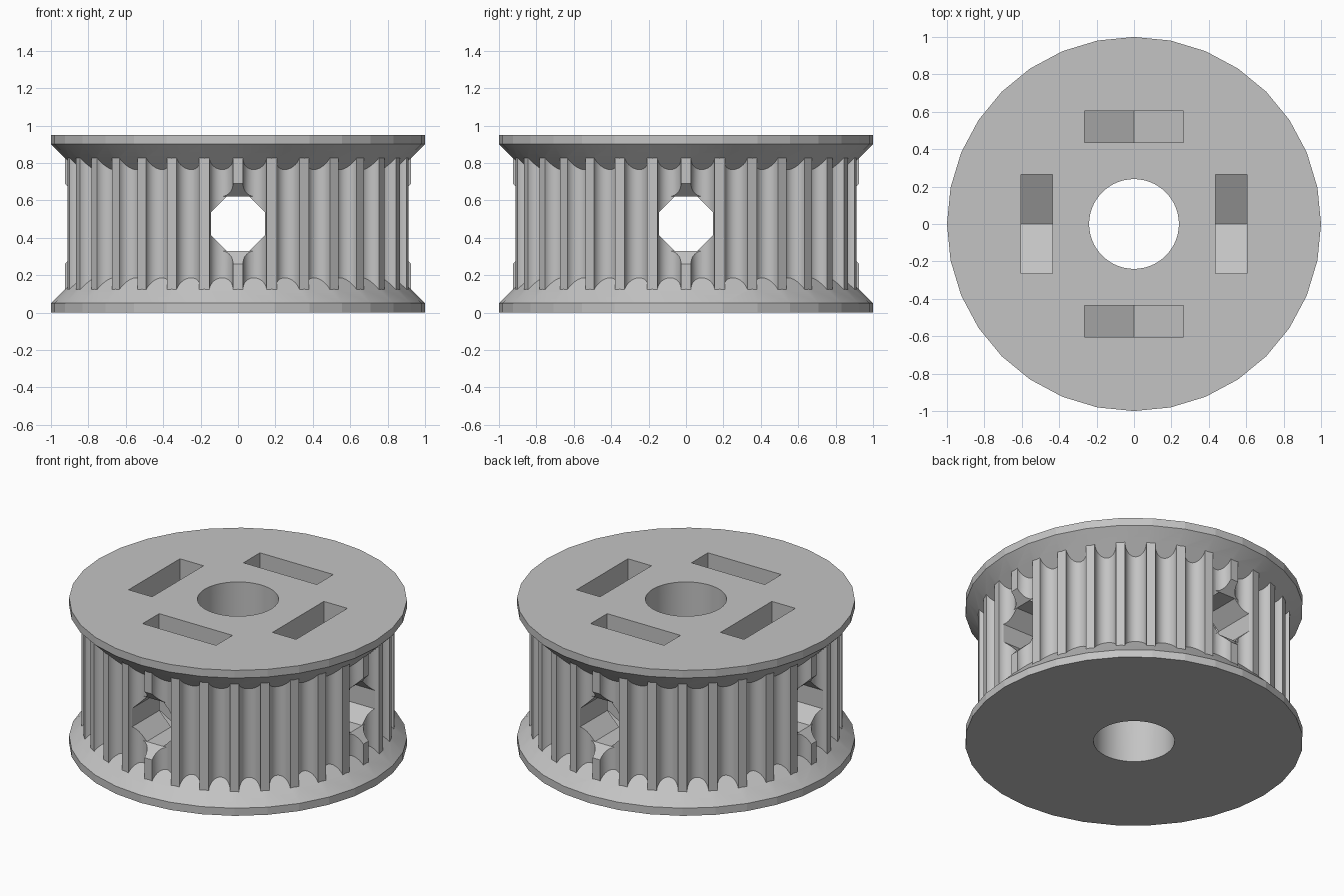
import bpy
import bmesh
from math import pi, sin, cos, atan2
from mathutils import Matrix, Vector

old = bpy.data.objects.get("Cube")
if old:
    bpy.data.objects.remove(old)

HEIGHT = 0.95
MID = HEIGHT / 2
TEETH = 32
TOOTH_R = 0.925
TOOTH_HALF = 0.0275
HOLE = 0.145          # screw hole half width

grey = bpy.data.materials.new("light grey")
grey.use_nodes = True
grey.diffuse_color = (0.55, 0.55, 0.55, 1)
grey.node_tree.nodes["Principled BSDF"].inputs["Base Color"].default_value = grey.diffuse_color


def loft(name, rings):
    """Closed solid through rings of equal point count."""
    bm = bmesh.new()
    loops = [[bm.verts.new(p) for p in ring] for ring in rings]
    n = len(loops[0])
    for a, b in zip(loops, loops[1:]):
        for i in range(n):
            j = (i + 1) % n
            bm.faces.new((a[i], a[j], b[j], b[i]))
    bm.faces.new(loops[0][::-1])
    bm.faces.new(loops[-1])
    bmesh.ops.recalc_face_normals(bm, faces=bm.faces)
    mesh = bpy.data.meshes.new(name)
    bm.to_mesh(mesh)
    bm.free()
    mesh.materials.append(grey)
    obj = bpy.data.objects.new(name, mesh)
    bpy.context.collection.objects.link(obj)
    return obj


def circle(r, z, n, turn=0.0):
    return [(r * cos(turn + 2 * pi * i / n), r * sin(turn + 2 * pi * i / n), z) for i in range(n)]


def combine(target, tool, operation):
    mod = target.modifiers.new("cut", 'BOOLEAN')
    mod.operation = operation
    mod.solver = 'EXACT'
    mod.object = tool
    bpy.context.view_layer.objects.active = target
    bpy.ops.object.modifier_apply(modifier=mod.name)
    bpy.data.objects.remove(tool)


# Toothed drum: flat tooth tips separated by semicircular grooves
pitch = 2 * pi / TEETH
half_groove = pitch / 2 - atan2(TOOTH_HALF, TOOTH_R)
tip_r = (TOOTH_R ** 2 + TOOTH_HALF ** 2) ** 0.5
groove_r = tip_r * sin(half_groove)
groove_c = tip_r * cos(half_groove)
STEPS = 20
outline = []
for t in range(TEETH):
    spin = Matrix.Rotation((t + 0.5) * pitch, 3, 'Z')
    for s in range(STEPS + 1):
        a = pi * s / STEPS
        outline.append(spin @ Vector((groove_c - groove_r * sin(a), -groove_r * cos(a), 0)))
pulley = loft("toothed_pulley", [[(p.x, p.y, z) for p in outline] for z in (0.03, HEIGHT - 0.03)])

# Flanges with a thin rim and a 45 degree inner cone
for flip in (False, True):
    rings = [circle(r, HEIGHT - z if flip else z, TEETH) for r, z in ((1, 0), (1, 0.05), (0.8, 0.25))]
    combine(pulley, loft("flange", rings), 'UNION')

# Shaft bore
combine(pulley, loft("bore", [circle(0.24, z, 64) for z in (-0.1, HEIGHT + 0.1)]), 'DIFFERENCE')

# Octagonal screw holes crossing through the drum
for k in range(2):
    hole = loft("screw_hole", [circle(HOLE / cos(pi / 8), z, 8, pi / 8) for z in (-1.1, 1.1)])
    hole.data.transform(Matrix.Translation((0, 0, MID)) @ Matrix.Rotation(k * pi / 2, 4, 'Z')
                        @ Matrix.Rotation(pi / 2, 4, 'Y'))
    combine(pulley, hole, 'DIFFERENCE')

for k in range(4):
    turn = Matrix.Rotation(k * pi / 2, 4, 'Z')

    # Nut slot: straight sides open at the top, pointed nut seat below
    w = 0.265
    seat = [(-w, 1.1), (-w, MID - w * 0.577), (0, MID - w * 1.155), (w, MID - w * 0.577), (w, 1.1)]
    slot = loft("nut_slot", [[(x, y, z) for y, z in seat] for x in (0.435, 0.605)])
    slot.data.transform(turn)
    combine(pulley, slot, 'DIFFERENCE')

    # Flared relief that trims the tooth over each screw hole
    side = 0.084
    rings = []
    for x, h in ((0.855, HOLE), (0.945, HOLE + 0.09)):
        rings.append([(x, -side, MID - h), (x, side, MID - h), (x, side, MID + h), (x, -side, MID + h)])
    relief = loft("tooth_relief", rings)
    relief.data.transform(turn)
    combine(pulley, relief, 'DIFFERENCE')

# Smooth the bore and grooves, keep the flange facets
bpy.ops.object.select_all(action='DESELECT')
pulley.select_set(True)
bpy.context.view_layer.objects.active = pulley
bpy.ops.object.shade_smooth_by_angle(angle=pi / 18)
